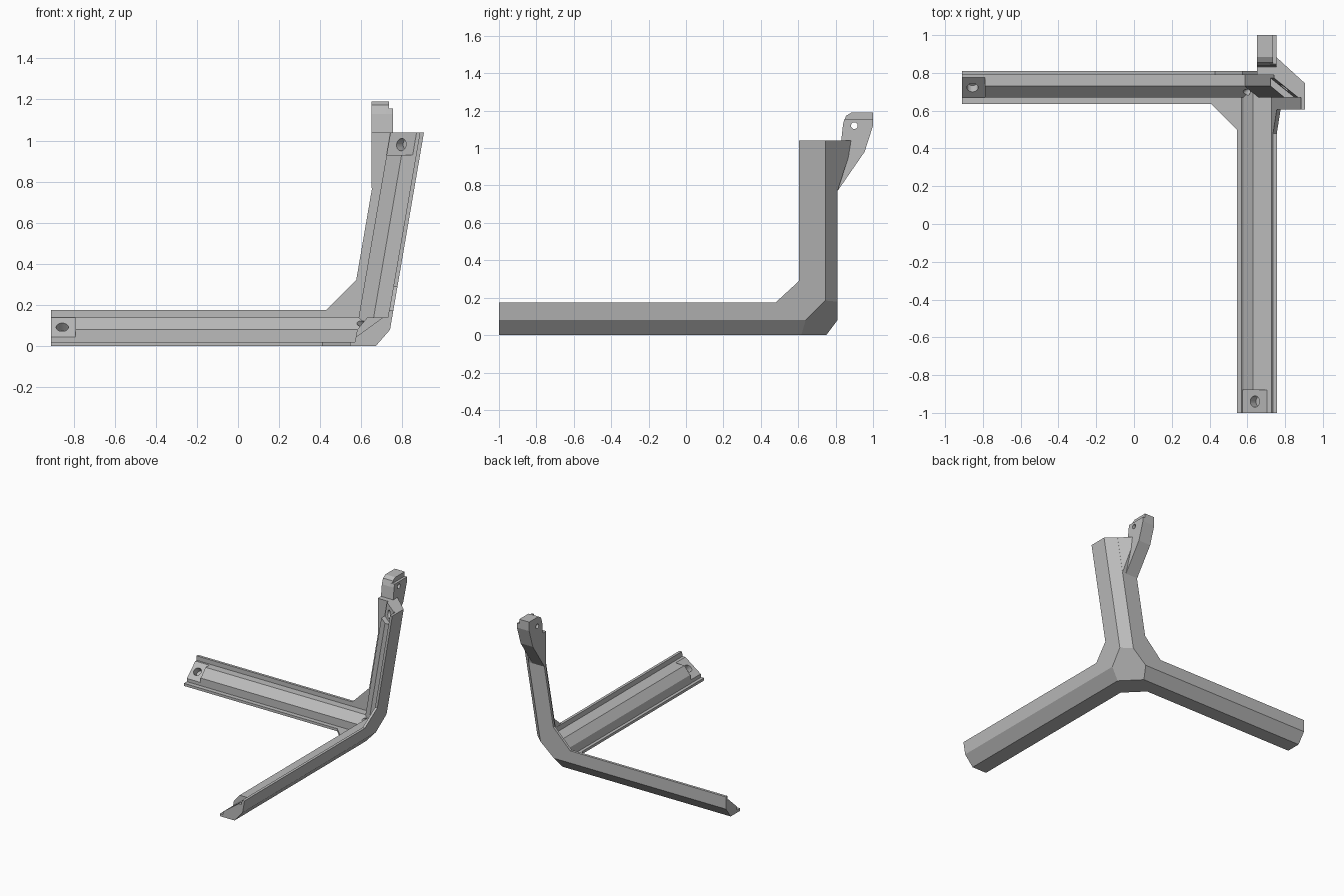
import bpy, bmesh
from mathutils import Vector

if "Cube" in bpy.data.objects:
    bpy.data.objects.remove(bpy.data.objects["Cube"], do_unlink=True)

LEAN = 0.172  # sideways lean of the upright per unit of height

grey = bpy.data.materials.new("plain_grey")
grey.use_nodes = True
grey.diffuse_color = (0.5, 0.5, 0.5, 1)
for node in grey.node_tree.nodes:
    if node.type == "BSDF_PRINCIPLED":
        node.inputs["Base Color"].default_value = (0.5, 0.5, 0.5, 1)


def make_object(name, bm):
    bmesh.ops.recalc_face_normals(bm, faces=bm.faces)
    mesh = bpy.data.meshes.new(name)
    bm.to_mesh(mesh)
    bm.free()
    mesh.materials.append(grey)
    obj = bpy.data.objects.new(name, mesh)
    bpy.context.collection.objects.link(obj)
    return obj


def prism(name, points, along):
    """Extrude a planar outline along a vector."""
    bm = bmesh.new()
    face = bm.faces.new([bm.verts.new(p) for p in points])
    out = bmesh.ops.extrude_face_region(bm, geom=[face], use_keep_orig=True)
    moved = [g for g in out["geom"] if isinstance(g, bmesh.types.BMVert)]
    bmesh.ops.translate(bm, verts=moved, vec=along)
    return make_object(name, bm)


def along_x(name, section, x0, x1):
    return prism(name, [(x0, y, z) for y, z in section], (x1 - x0, 0, 0))


def along_y(name, section, y0, y1):
    return prism(name, [(x, y0, z) for x, z in section], (0, y1 - y0, 0))


def upright(name, section, z0, z1):
    h = z1 - z0
    return prism(name, [(u + LEAN * z0, y, z0) for u, y in section], (LEAN * h, 0, h))


def drill(name, centre, axis, radius, depth):
    """Cylinder centred on a point, reaching depth to both sides."""
    bm = bmesh.new()
    bmesh.ops.create_cone(bm, cap_ends=True, segments=24, radius1=radius,
                          radius2=radius, depth=2 * depth)
    turn = Vector((0, 0, 1)).rotation_difference(Vector(axis)).to_matrix()
    bmesh.ops.rotate(bm, verts=bm.verts, matrix=turn)
    bmesh.ops.translate(bm, verts=bm.verts, vec=centre)
    return make_object(name, bm)


def combine(base, other, operation):
    """Apply a boolean and discard the second object."""
    mod = base.modifiers.new("combine", "BOOLEAN")
    mod.operation = operation
    mod.solver = "EXACT"
    mod.object = other
    bpy.context.view_layer.update()
    graph = bpy.context.evaluated_depsgraph_get()
    mesh = bpy.data.meshes.new_from_object(base.evaluated_get(graph))
    base.modifiers.clear()
    base.data = mesh
    bpy.data.objects.remove(other, do_unlink=True)


# Three angle-section arms, oversized on the outside
bracket = along_x("corner_bracket", [
    (.635, -.1), (.635, .02), (.67, .02), (.67, .08), (.73, .14),
    (.79, .14), (.79, .175), (.95, .175), (.95, -.1)], -.91, 1.0)
front_arm = along_y("front_arm", [
    (.545, -.12), (.545, .02), (.569, .02), (.58, .08), (.63, .14),
    (.729, .14), (.735, .175), (1.03, .175), (1.03, -.12)], -1, .93)
upright_arm = upright("upright_arm", [
    (.52, .97), (.52, .79), (.563, .79), (.563, .73), (.636, .67),
    (.706, .67), (.706, .605), (1.1, .605), (1.1, .97)], -.08, 1.04)

# Triangular webs between neighbouring flanges
floor_web = prism("floor_web", [
    (.41, .635, .02), (.545, .5, .02), (.6, .5, .02), (.6, .69, .02),
    (.41, .69, .02)], (0, 0, -.07))
back_web = prism("back_web", [
    (.43, .79, .175), (.575, .79, .32), (.62, .79, .32), (.62, .79, .1),
    (.43, .79, .1)], (0, .1, 0))
side_web = prism("side_web", [
    (.706 + LEAN * z, y, z) for y, z in
    [(.48, .175), (.605, .29), (.65, .29), (.65, .1), (.48, .1)]], (.1, 0, 0))
for part in (front_arm, upright_arm, floor_web, back_web, side_web):
    combine(bracket, part, "UNION")

# Outer envelope: floor, back, side, three edge bevels and the corner facet
bm = bmesh.new()
bmesh.ops.create_cube(bm, size=6)
for point, normal in [
        ((0, 0, 0), (0, 0, -1)),
        ((0, .81, 0), (0, 1, 0)),
        ((.726, 0, 0), (1, 0, -LEAN)),
        ((0, .75, 0), (0, .08, -.06)),
        ((.67, 0, 0), (.08, 0, -.07)),
        ((.726, .745, 0), (.065, .071, -.065 * LEAN)),
        ((.74, .64, .08), (1, 1, -1 - LEAN))]:
    cut = bmesh.ops.bisect_plane(
        bm, geom=bm.verts[:] + bm.edges[:] + bm.faces[:], dist=1e-5,
        plane_co=point, plane_no=Vector(normal).normalized(), clear_outer=True)
    rim = [g for g in cut["geom_cut"] if isinstance(g, bmesh.types.BMEdge)]
    bmesh.ops.edgeloop_fill(bm, edges=rim)
combine(bracket, make_object("envelope", bm), "INTERSECT")

# Thickened back at the top of the upright
bm = bmesh.new()
for x, y, z in [(.65, .79, .77), (.65, .81, .77), (.787, .81, .77), (.808, .79, .77),
                (.65, .79, 1.04), (.65, .897, 1.04), (.739, .897, 1.04),
                (.855, .79, 1.04)]:
    bm.verts.new((x, y, z))
bmesh.ops.convex_hull(bm, input=bm.verts)
combine(bracket, make_object("back_swell", bm), "UNION")

# Sloped pads at the arm ends
pads = [
    along_x("pad", [(.66, .036), (.78, .1445), (.66, .1445)], -1, -.79),
    along_y("pad", [(.56, .034), (.715, .147), (.56, .147)], -1.1, -.88),
    upright("pad", [(.55, .783), (.70, .662), (.55, .662)], .93, 1.1)]

# Blind screw holes in the pads and one in the inner corner
holes = [
    drill("hole", (-.855, .722, .092), (0, -.095, .105), .03, .05),
    drill("hole", (.64, -.94, .092), (-.095, 0, .13), .03, .05),
    drill("hole", (.795, .722, .98), (-.105, -.13, 0), .03, .05),
    drill("hole", (.595, .695, .115), (-1, -1, 1), .018, .05)]
for cutter in pads + holes:
    combine(bracket, cutter, "DIFFERENCE")

# Pierced tab behind the upright, with a lower step on its left side
lower = [(.79, .77), (.81, .77), (.955, .98), (1, 1.12)]
front = [(.84, 1.13), (.83, 1.04), (.79, 1.04)]
tab = along_x("mounting_tab", lower + [(1, 1.19), (.885, 1.19), (.855, 1.172)] + front,
              .65, .735)
step = along_x("tab_step", lower + [(1, 1.155), (.847, 1.155)] + front, .72, .755)
combine(tab, step, "UNION")
combine(tab, drill("hole", (.7, .9, 1.12), (1, 0, 0), .018, .2), "DIFFERENCE")
